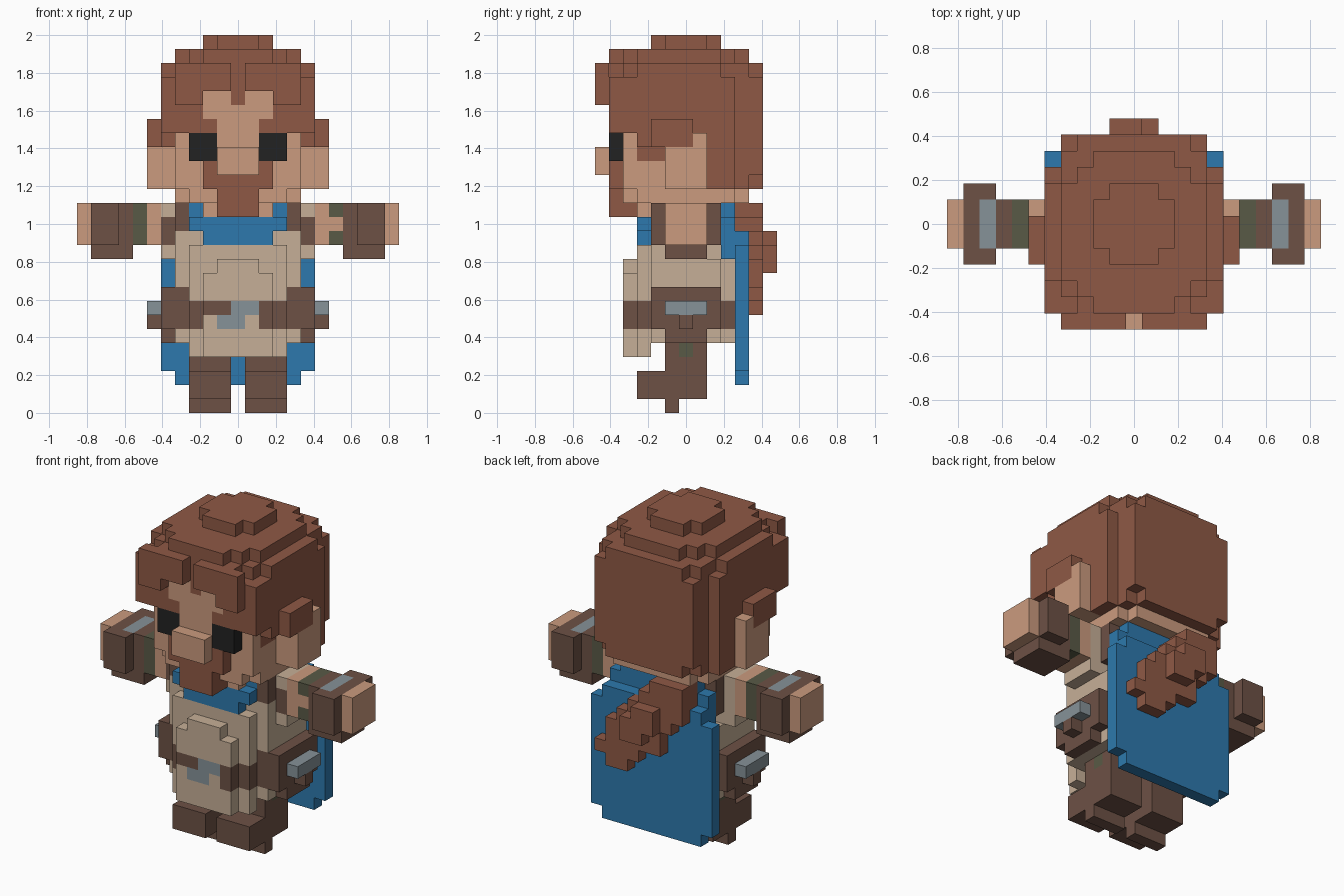
import bpy, bmesh
from mathutils import Vector

if "Cube" in bpy.data.objects:
    bpy.data.objects.remove(bpy.data.objects["Cube"])

U = 2 / 27  # edge of one block

# Flat colours (sRGB 0-255, converted to linear)
PALETTE = {
    "auburn_hair": (143, 89, 69), "skin": (203, 155, 126), "dark_leather": (109, 81, 69),
    "beige_cloth": (198, 175, 151), "blue_cloth": (45, 121, 173), "grey_metal": (134, 146, 152),
    "olive_wrap": (89, 90, 70), "black_eye": (34, 34, 34),
}
HAIR, SKIN, LEATHER, BEIGE, BLUE, METAL, OLIVE, BLACK = range(8)


def linear(c):
    c /= 255
    return c / 12.92 if c < 0.04045 else ((c + 0.055) / 1.055) ** 2.4


materials = []
for name, rgb in PALETTE.items():
    m = bpy.data.materials.new(name)
    m.diffuse_color = (*[linear(c) for c in rgb], 1)
    m.use_nodes = True
    m.node_tree.nodes["Principled BSDF"].inputs["Base Color"].default_value = m.diffuse_color
    materials.append(m)

cells = {}  # block position -> (part, colour)


def box(part, col, x, y, z, cut=0, mirror=True):
    """Fill inclusive block ranges; cut trims the plan corners diagonally."""
    for i in range(x[0], x[1] + 1):
        for j in range(y[0], y[1] + 1):
            if min(i - x[0], x[1] - i) + min(j - y[0], y[1] - j) < cut:
                continue
            for k in range(z[0], z[1] + 1):
                cells[i, j, k] = (part, col)
                if mirror:
                    cells[-i, j, k] = (part, col)


# Boots and legs
box("legs", LEATHER, (1, 3), (-1, 1), (1, 5))
box("legs", OLIVE, (3, 3), (0, 0), (4, 4))
box("boots", LEATHER, (1, 3), (-3, 1), (1, 2))
box("boots", LEATHER, (1, 3), (-1, -1), (0, 0))

# Tunic
box("tunic", BEIGE, (-4, 4), (-3, 3), (5, 10), 1)
box("tunic", BEIGE, (-4, 4), (-3, 2), (11, 11), 1)
box("tunic", BEIGE, (-3, 3), (-2, 2), (12, 13))
box("tunic", BEIGE, (-3, 3), (-3, -3), (4, 11))
box("tunic", BEIGE, (-2, 2), (-4, -4), (4, 9))
box("tunic", BEIGE, (-1, 1), (-4, -4), (10, 10))

# Belt, buckle and side pouches
box("belt", LEATHER, (-4, 4), (-3, 3), (6, 7), 1)
box("belt", BEIGE, (-2, 2), (-3, -3), (6, 6))
box("belt", LEATHER, (4, 4), (-2, 2), (6, 8))
box("belt", LEATHER, (2, 2), (-4, -4), (7, 7))
box("belt", LEATHER, (2, 2), (-4, -4), (6, 6), mirror=False)
box("buckle", METAL, (-1, 1), (-4, -4), (7, 7))
box("buckle", METAL, (-1, 0), (-4, -4), (6, 6), mirror=False)
box("buckle", LEATHER, (-1, -1), (-4, -4), (7, 7), mirror=False)
box("pouches", LEATHER, (5, 5), (-1, 1), (5, 5))
box("pouches", LEATHER, (5, 5), (-2, 2), (6, 8))
box("pouches", METAL, (6, 6), (-1, 1), (7, 7))
box("pouches", LEATHER, (6, 6), (0, 0), (6, 6))

# Shoulder straps and sleeves
box("straps", LEATHER, (4, 4), (-2, 2), (12, 14))
box("straps", BEIGE, (4, 4), (-2, -2), (12, 12))
box("sleeves", BEIGE, (5, 5), (-1, 1), (11, 14))
box("sleeves", LEATHER, (5, 5), (-1, -1), (12, 13))

# Arms, gloves and hands
box("arms", SKIN, (6, 6), (-1, 1), (12, 14))
box("arms", OLIVE, (7, 7), (-1, 1), (12, 14))
box("arms", SKIN, (7, 7), (-1, -1), (13, 13), mirror=False)
box("gloves", LEATHER, (8, 10), (-1, 1), (11, 14))
box("gloves", LEATHER, (9, 10), (-2, 2), (12, 14))
box("gloves", METAL, (9, 9), (-1, 1), (14, 14))
box("hands", SKIN, (11, 11), (-1, 1), (12, 14))

# Collar and cape
box("collar", BLUE, (-3, 3), (-3, -2), (13, 13))
box("collar", BLUE, (-2, 2), (-3, -3), (12, 12))
box("collar", BLUE, (3, 3), (-2, 3), (13, 14))
box("cape", BLUE, (-4, 4), (3, 3), (11, 13))
box("cape", BLUE, (-3, 3), (3, 3), (14, 14))
box("cape", BLUE, (-5, 5), (4, 4), (3, 11))
box("cape", BLUE, (-4, 4), (4, 4), (2, 12))

# Neck and head
box("neck", SKIN, (-2, 2), (-3, 2), (14, 14))
box("head", SKIN, (-4, 4), (-4, 4), (15, 15), 1)
box("head", SKIN, (-4, 4), (-4, 4), (16, 22))
box("head", SKIN, (-1, 1), (-5, -5), (17, 20))
box("head", SKIN, (-2, 2), (-5, -5), (21, 22))
box("ears", SKIN, (5, 5), (-1, 1), (16, 19))
box("ears", SKIN, (6, 6), (-1, 1), (16, 18))
box("ears", SKIN, (6, 6), (1, 1), (19, 19))

# Hair: side locks, back, crown layers and fringe
box("hair", HAIR, (4, 4), (-3, -2), (18, 22))
box("hair", HAIR, (5, 5), (-3, -2), (19, 19))
box("hair", HAIR, (5, 5), (-5, 3), (20, 23))
box("hair", HAIR, (5, 5), (2, 3), (16, 20))
box("hair", HAIR, (6, 6), (-2, 0), (19, 20))
box("hair", HAIR, (2, 4), (-5, -5), (20, 20))
box("hair", HAIR, (3, 4), (-5, -4), (20, 23))
box("hair", HAIR, (-4, 4), (4, 4), (16, 24))
box("hair", HAIR, (-4, 4), (5, 5), (17, 23))
box("hair", HAIR, (-3, 3), (5, 5), (16, 24))
box("hair", HAIR, (-5, 5), (-5, 3), (23, 23))
box("hair", HAIR, (-5, 5), (-5, 4), (24, 24), 2)
box("hair", HAIR, (-4, 4), (-5, 4), (25, 25), 2)
box("hair", HAIR, (-2, 2), (-2, 2), (26, 26), 1)
box("hair", HAIR, (0, 0), (-5, -5), (22, 24))
box("fringe", HAIR, (1, 4), (-6, -6), (23, 24))
box("fringe", HAIR, (3, 4), (-6, -6), (22, 22))

# Eyes, beard and nose
box("eyes", BLACK, (2, 3), (-5, -5), (18, 19))
box("beard", HAIR, (-2, 2), (-5, -5), (16, 17))
box("beard", HAIR, (-1, 1), (-5, -5), (14, 15))
box("beard", HAIR, (-1, 1), (-4, -4), (14, 14))
box("nose", SKIN, (-1, 1), (-6, -6), (17, 18))

# Ponytail sweeping diagonally across the cape, bottom row first
for n, (a, b) in enumerate([(2, 3), (1, 4), (-1, 3), (-1, 3), (-2, 2), (-3, 1), (-3, 0), (-3, -1)]):
    box("ponytail", HAIR, (a, b), (5 if n < 6 else 4, 5), (7 + n, 7 + n), mirror=False)
for k, a, b in ((10, 0, 1), (11, -1, 1), (12, -1, 0)):
    box("ponytail", HAIR, (a, b), (6, 6), (k, k), mirror=False)


def build(part):
    """Make one object from the exposed block faces of a part."""
    bm = bmesh.new()
    for pos, (owner, col) in cells.items():
        if owner != part:
            continue
        centre = Vector(pos) + Vector((0, 0, 0.5))
        for axis in range(3):
            for s in (-1, 1):
                near = list(pos)
                near[axis] += s
                if tuple(near) in cells:
                    continue
                n, p, q = Vector(), Vector(), Vector()
                n[axis] = s / 2
                p[(axis + 1) % 3] = 0.5
                q[(axis + 2) % 3] = s / 2
                corners = (-p - q, p - q, p + q, q - p)
                f = bm.faces.new([bm.verts.new((centre + n + c) * U) for c in corners])
                f.material_index = col
    bmesh.ops.remove_doubles(bm, verts=bm.verts[:], dist=0.001)
    bmesh.ops.dissolve_limit(bm, angle_limit=0.01, verts=bm.verts[:], edges=bm.edges[:],
                             delimit={'MATERIAL'})
    mesh = bpy.data.meshes.new(part)
    bm.to_mesh(mesh)
    bm.free()
    for m in materials:
        mesh.materials.append(m)
    bpy.context.collection.objects.link(bpy.data.objects.new(part, mesh))


for part in sorted({owner for owner, _ in cells.values()}):
    build(part)
